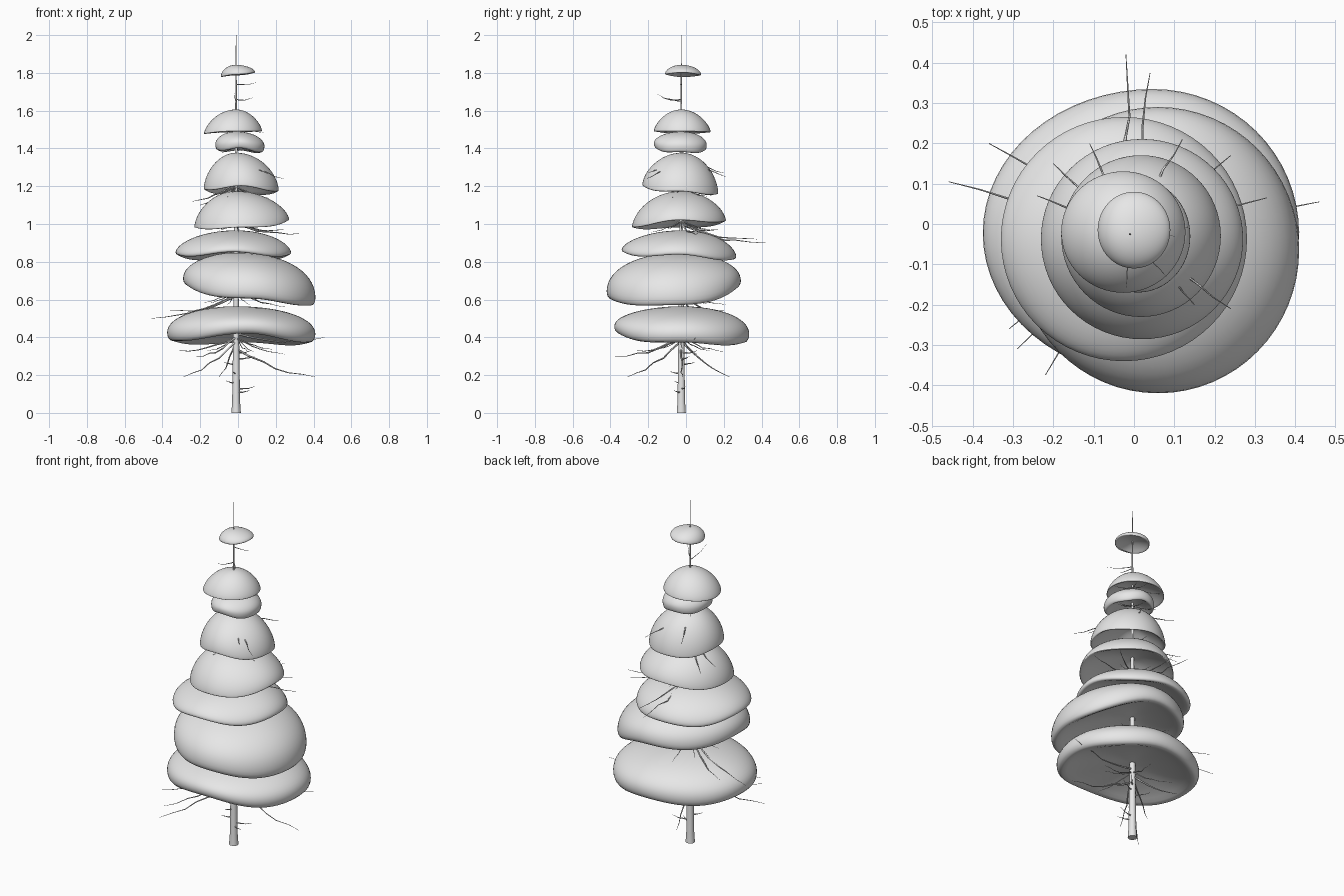
import bpy, bmesh, random
from math import sin, cos, pi, tau
from mathutils import Vector

if "Cube" in bpy.data.objects:
    bpy.data.objects.remove(bpy.data.objects["Cube"])

random.seed(4)
TRUNK = Vector((-0.01, -0.025, 0))

grey = bpy.data.materials.new("pale_grey")
grey.use_nodes = True
grey.diffuse_color = (0.8, 0.8, 0.8, 1)
grey.node_tree.nodes["Principled BSDF"].inputs["Base Color"].default_value = (0.8, 0.8, 0.8, 1)


def foliage(name, xs, ys, top, rim, lip, slope, dip=0, shift=0, hollow=0.5, segments=32, steps=8):
    """Lopsided hollow dome: rim holds the bottom height at left, right, front, back.
    dip lowers the rim on the diagonals, shift moves the widest line along x."""
    profile = []
    for i in range(steps + 1):
        t = pi / 2 * i / steps
        profile.append((sin(t), lip + (1 - lip) * cos(t) ** slope))
    profile += [(1 - lip * 0.06, lip * 0.4), (0.98 - lip * 0.2, 0)]
    profile += [(r, hollow * (1 - r * r) * (1 - r / 4)) for r in (0.8, 0.6, 0.35, 0)]
    cx, cy = sum(xs) / 2 + shift, sum(ys) / 2
    ry = (ys[1] - ys[0]) / 2
    low_x, high_x, front, back = rim
    mean = sum(rim) / 4

    bm = bmesh.new()
    rings = []
    for r, h in profile:
        ox = TRUNK.x + (cx - TRUNK.x) * r
        oy = TRUNK.y + (cy - TRUNK.y) * r
        ring = []
        for j in range(segments if r > 0 else 1):
            a = tau * j / segments
            c, s = cos(a), sin(a)
            rx = xs[1] - cx if c > 0 else cx - xs[0]
            edge = c * c * (high_x if c > 0 else low_x) + s * s * (back if s > 0 else front)
            edge -= dip * sin(2 * a) ** 2
            base = mean + (edge - mean) * r
            grow = 1.012 * r
            ring.append(bm.verts.new((ox + rx * grow * c, oy + ry * grow * s, base + (top - base) * h)))
        rings.append(ring)
    for upper, lower in zip(rings, rings[1:]):
        for j in range(segments):
            k = (j + 1) % segments
            quad = [upper[j % len(upper)], lower[j % len(lower)],
                    lower[k % len(lower)], upper[k % len(upper)]]
            bm.faces.new(list(dict.fromkeys(quad)))
    bmesh.ops.recalc_face_normals(bm, faces=bm.faces)
    mesh = bpy.data.meshes.new(name)
    bm.to_mesh(mesh)
    bm.free()
    mesh.materials.append(grey)
    mesh.shade_smooth()
    obj = bpy.data.objects.new(name, mesh)
    bpy.context.collection.objects.link(obj)
    obj.modifiers.new("smooth", "SUBSURF").levels = 1
    obj.modifiers["smooth"].render_levels = 1


# Foliage tiers, bottom to top
foliage("tier_1", (-.375, .41), (-.38, .335), .565, (.375, .365, .42, .365), .27, 0.95, .02, .03, .42)
foliage("tier_2", (-.29, .41), (-.42, .29), .85, (.68, .555, .595, .665), .2, 0.95, .018)
foliage("tier_3", (-.33, .28), (-.34, .265), .967, (.835, .835, .85, .81), .13, 1.2, .02)
foliage("tier_4", (-.23, .27), (-.285, .21), 1.175, (.98, 1.02, .98, 1.015), .04, 1.25, .012, 0, .6)
foliage("tier_5", (-.18, .215), (-.23, .17), 1.378, (1.18, 1.17, 1.2, 1.155), .06, 1.2, .012, 0, .58)
foliage("tier_6", (-.12, .14), (-.17, .11), 1.49, (1.39, 1.375, 1.4, 1.385), .33, 1.05, .012)
foliage("tier_7", (-.18, .127), (-.17, .13), 1.607, (1.475, 1.49, 1.49, 1.485), .03, 1.4)
foliage("tier_8", (-.09, .09), (-.11, .08), 1.843, (1.775, 1.8, 1.79, 1.785), .15, 1.2)


def wood(name, paths, sides):
    """Tapered round stems; each path is a list of (point, radius)."""
    curve = bpy.data.curves.new(name, "CURVE")
    curve.dimensions = "3D"
    curve.bevel_depth = 1
    curve.bevel_resolution = sides
    curve.use_fill_caps = True
    curve.materials.append(grey)
    for path in paths:
        line = curve.splines.new("POLY")
        line.points.add(len(path) - 1)
        line.use_smooth = True
        for point, (co, radius) in zip(line.points, path):
            point.co = (*co, 1)
            point.radius = radius
    obj = bpy.data.objects.new(name, curve)
    bpy.context.collection.objects.link(obj)
    bpy.ops.object.select_all(action="DESELECT")
    bpy.context.view_layer.objects.active = obj
    obj.select_set(True)
    bpy.ops.object.convert(target="MESH")


def twig(start, tip, radius):
    """Path from the trunk at height start to tip, with a small wobble."""
    begin, tip = TRUNK + Vector((0, 0, start)), Vector(tip)
    size = (tip - begin).length
    path = []
    for i in range(7):
        t = i / 6
        p = begin.lerp(tip, t)
        wobble = Vector([random.uniform(-1, 1) for _ in range(3)]) * size * 0.018
        p += wobble * sin(pi * t)
        p.z -= 0.06 * size * sin(pi * t)
        path.append((p, radius * (1 - 0.85 * t)))
    return path


# Trunk, narrowing to a bare spike
stem = [(0, .025), (.06, .021), (.4, .016), (.9, .011), (1.4, .007), (1.8, .003), (2, .0015)]
wood("trunk", [[(TRUNK + Vector((0, 0, z)), r) for z, r in stem]], 3)

# Long branches that reach past the foliage
tips = [
    (.34, (.41, -.02, .19)), (.38, (-.29, -.31, .19)), (.38, (-.1, .23, .19)),
    (.4, (-.22, -.375, .3)), (.42, (.46, .055, .4)), (.4, (-.31, -.26, .33)),
    (.62, (-.46, .105, .5)), (.62, (-.36, .2, .54)), (1.0, (-.02, .42, .9)),
    (1.0, (.04, .375, .92)), (1.2, (-.2, .15, 1.1)), (1.22, (-.24, .07, 1.12)),
    (1.38, (.24, -.21, 1.24)), (1.38, (.12, .21, 1.25)), (1.38, (-.11, .2, 1.27)),
    (1.38, (.15, -.2, 1.27)), (1.0, (.33, .065, .95)), (1.0, (.24, .17, .97)),
]
branches = [twig(z, tip, .006) for z, tip in tips]

# Short dead twigs low on the stem, and fine ones under each tier
for z in (.11, .13, .16, .21, .26, .29, .32):
    a = random.uniform(0, tau)
    branches.append(twig(z, (.09 * cos(a), .09 * sin(a), z + .01), .005))
for z, reach in ((.4, .26), (.65, .27), (.87, .26), (1.02, .2), (1.2, .19), (1.42, .13), (1.53, .14)):
    for i in range(6):
        a = tau * (i + random.random()) / 6
        length = reach * random.uniform(.6, 1)
        branches.append(twig(z, (length * cos(a), length * sin(a), z - .35 * length), .004))

# Twigs on the bare stem near the tip
branches += [twig(1.74, (.1, -.03, 1.75), .003), twig(1.66, (.08, -.13, 1.67), .003),
             twig(1.65, (-.02, -.16, 1.69), .003)]
wood("branches", branches, 0)
